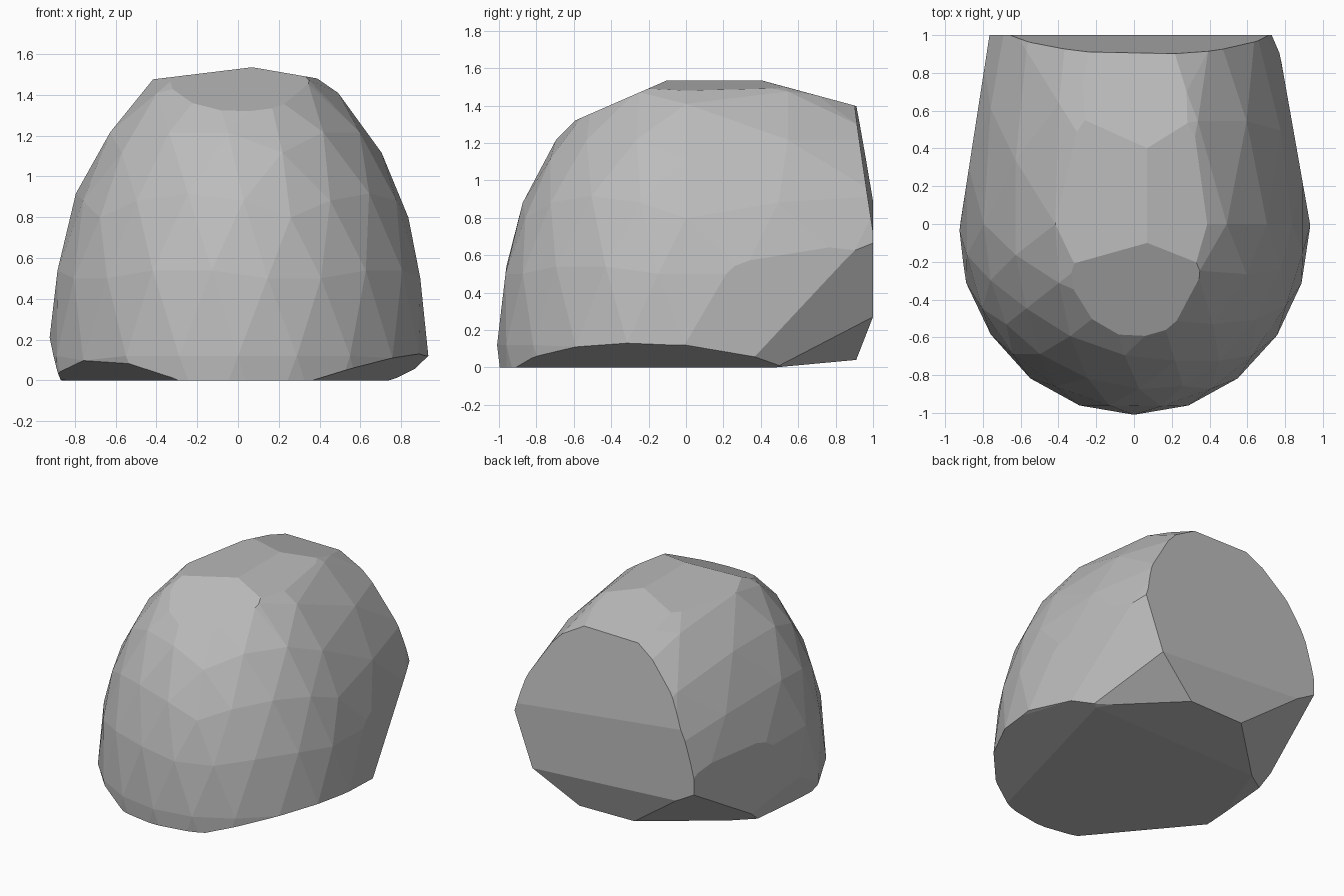
import bpy
import bmesh
from mathutils import Vector

cube = bpy.data.objects.get("Cube")
if cube:
    bpy.data.objects.remove(cube, do_unlink=True)

CORE = Vector((0, 0, 0.6))


def close_shell(bm):
    """Wrap the stone in a closed convex skin."""
    hull = bmesh.ops.convex_hull(bm, input=bm.verts[:])
    loose = {g for g in hull["geom_interior"] + hull["geom_unused"]
             if isinstance(g, bmesh.types.BMVert)}
    bmesh.ops.delete(bm, geom=list(loose), context="VERTS")


def chip(bm, a, b, c):
    """Slice off everything beyond the plane through three points."""
    a, b, c = Vector(a), Vector(b), Vector(c)
    normal = (b - a).cross(c - a).normalized()
    if normal.dot(CORE - a) > 0:
        normal.negate()
    bmesh.ops.bisect_plane(bm, geom=bm.verts[:] + bm.edges[:] + bm.faces[:],
                           plane_co=a, plane_no=normal, clear_outer=True)
    close_shell(bm)


# Rounded boulder body, drawn out toward the back
bm = bmesh.new()
bmesh.ops.create_icosphere(bm, subdivisions=3, radius=1.01)
for v in bm.verts:
    depth = 2.05 if v.co.y > 0 else 1.0
    v.co = Vector((v.co.x * 0.925, v.co.y * depth, v.co.z * 1.5 + 0.12))

# Corners shared by neighbouring chips
back_foot = (0.58, 1, 0.27)
heel_left = (0.25, 0.91, 0.04)
heel_right = (-0.2, 0.9, 0.04)
side_foot = (0.78, 0.48, 0)
right_foot = (-0.83, 0.32, 0)
right_corner = (-0.89, -0.33, 0.05)

# Ground, back wall and sloping back
chip(bm, (0, 0, 0), (1, 0, 0), (0, 1, 0))
chip(bm, (0, 1, 0), (1, 1, 0), (0, 1, 1))
chip(bm, (-0.76, 1, 0.9), (0.75, 1, 0.72), (0.05, 0.9, 1.43))

# Crown: right, left, front and back slopes
chip(bm, (0.07, 0, 1.535), (0.07, 1, 1.535), (-0.34, 0, 1.485))
chip(bm, (0.07, 0, 1.535), (0.07, 1, 1.535), (0.36, 0, 1.485))
chip(bm, (0, -0.1, 1.535), (1, -0.1, 1.535), (0, -0.57, 1.33))
chip(bm, (0, 0.42, 1.53), (1, 0.42, 1.53), (0, 0.9, 1.4))

# Straight flanks
chip(bm, (0.9, 0.18, 0), (0.755, 1, 0), (0.755, 1, 1))
chip(bm, (-0.92, 0, 0), (-0.765, 1, 0), (-0.765, 1, 1))

# Undercuts around the foot
chip(bm, (0.36, -0.93, 0), (0.74, 0.48, 0), (0.91, -0.13, 0.12))
chip(bm, (-0.28, -0.96, 0), (-0.66, -0.73, 0.11), right_corner)
chip(bm, right_corner, (-0.92, -0.03, 0.2), right_foot)
chip(bm, (0.75, 1, 0.72), back_foot, side_foot)
chip(bm, back_foot, heel_left, side_foot)
chip(bm, back_foot, heel_left, heel_right)
chip(bm, heel_left, heel_right, side_foot)
chip(bm, heel_right, (-0.63, 0.97, 0.33), right_foot)

# Tidy slivers and merge flat areas
bmesh.ops.remove_doubles(bm, verts=bm.verts[:], dist=0.03)
close_shell(bm)
bmesh.ops.dissolve_limit(bm, angle_limit=0.03, verts=bm.verts[:], edges=bm.edges[:])
bmesh.ops.recalc_face_normals(bm, faces=bm.faces[:])

mesh = bpy.data.meshes.new("boulder")
bm.to_mesh(mesh)
bm.free()
boulder = bpy.data.objects.new("boulder", mesh)
bpy.context.collection.objects.link(boulder)

# Plain stone grey
stone = bpy.data.materials.new("stone_grey")
stone.use_nodes = True
grey = (0.5, 0.5, 0.5, 1)
stone.diffuse_color = grey
stone.node_tree.nodes["Principled BSDF"].inputs["Base Color"].default_value = grey
mesh.materials.append(stone)
